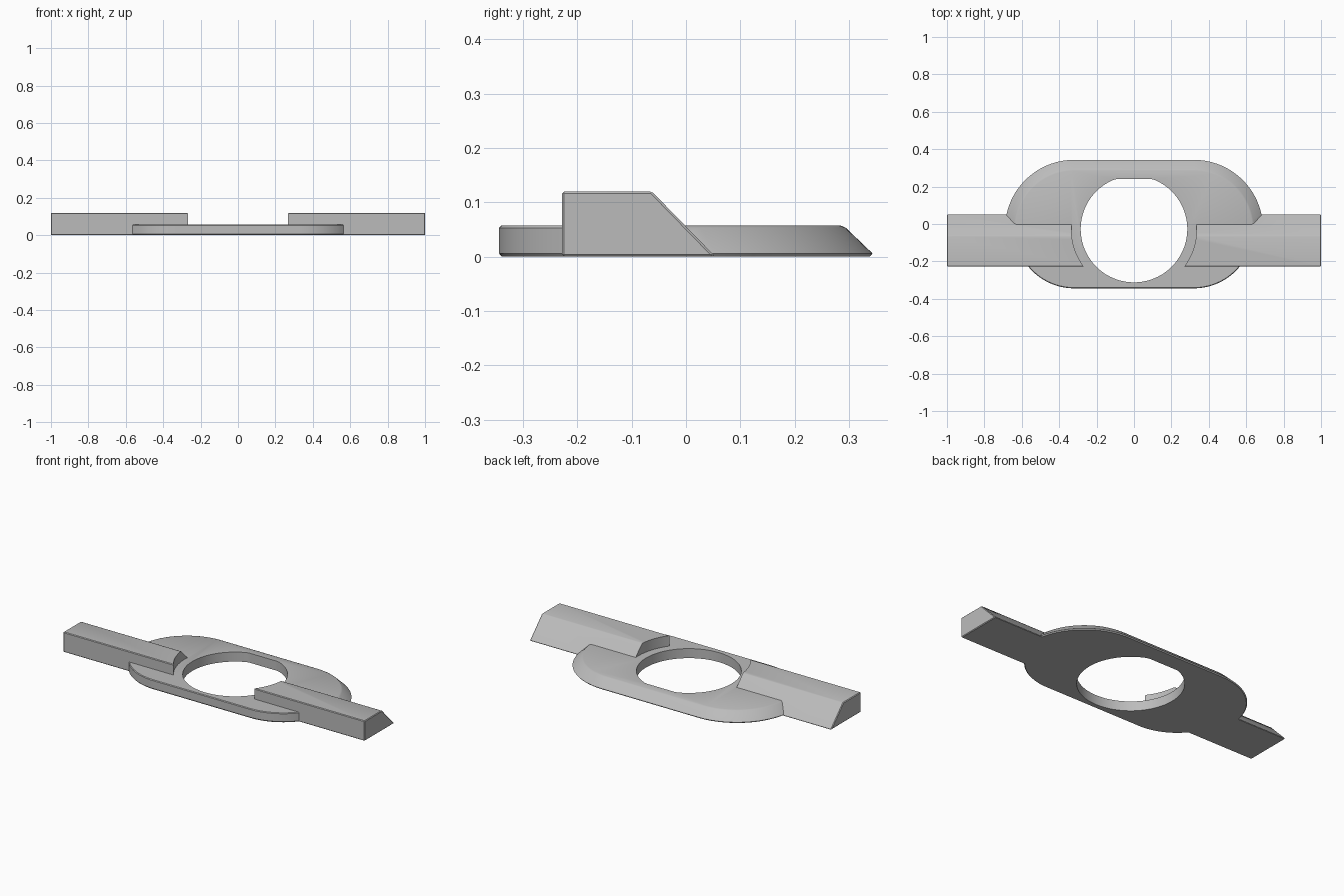
import bpy, bmesh
from math import sin, cos, pi

cube = bpy.data.objects.get("Cube")
if cube:
    bpy.data.objects.remove(cube, do_unlink=True)

CENTRE_Y = -0.027   # centre of the opening and of the rounded ends
END_X = 0.32        # centre of each rounded end
STEPS = 28

metal = bpy.data.materials.new("light grey metal")
metal.use_nodes = True
GREY = (0.5, 0.5, 0.5, 1)
metal.diffuse_color = GREY
metal.node_tree.nodes["Principled BSDF"].inputs["Base Color"].default_value = GREY


def loft(name, rings):
    """Solid from stacked rings of equal length, capped at both ends."""
    bm = bmesh.new()
    loops = [[bm.verts.new(p) for p in ring] for ring in rings]
    n = len(loops[0])
    for low, high in zip(loops, loops[1:]):
        for i in range(n):
            j = (i + 1) % n
            bm.faces.new((low[i], low[j], high[j], high[i]))
    bm.faces.new(loops[0][::-1])
    bm.faces.new(loops[-1])
    bmesh.ops.recalc_face_normals(bm, faces=bm.faces[:])
    mesh = bpy.data.meshes.new(name)
    bm.to_mesh(mesh)
    bm.free()
    mesh.materials.append(metal)
    obj = bpy.data.objects.new(name, mesh)
    bpy.context.collection.objects.link(obj)
    return obj


def apply_modifier(obj, kind, **settings):
    mod = obj.modifiers.new(kind.title(), kind)
    for key, value in settings.items():
        setattr(mod, key, value)
    bpy.context.view_layer.objects.active = obj
    bpy.ops.object.modifier_apply(modifier=mod.name)


def combine(obj, other, operation):
    apply_modifier(obj, 'BOOLEAN', object=other, operation=operation, solver='EXACT')
    bpy.data.objects.remove(other, do_unlink=True)


def oblong(z, front_radius, back_radius):
    """Oblong outline whose back half may be wider than its front half."""
    ring = []
    for quarter, radius, side in ((0, back_radius, 1), (1, back_radius, -1),
                                  (2, front_radius, -1), (3, front_radius, 1)):
        for i in range(STEPS + 1):
            a = (quarter + i / STEPS) * pi / 2
            ring.append((side * END_X + radius * cos(a), CENTRE_Y + radius * sin(a), z))
    return ring


def bore(name, radius, flat_y=1):
    """Vertical cutter, optionally flattened at the back."""
    n = STEPS * 4
    return loft(name, [[(radius * cos(2 * pi * i / n),
                         min(flat_y, CENTRE_Y + radius * sin(2 * pi * i / n)), z)
                        for i in range(n)] for z in (-0.1, 0.3)])


# Base plate: straight front wall, sloping back wall
bracket = loft("bracket_body", [oblong(0, 0.312, 0.365), oblong(0.006, 0.317, 0.37),
                                oblong(0.053, 0.317, 0.321), oblong(0.057, 0.313, 0.312)])

# Arms: bars with a sloping back, hollowed around the opening
PROFILE = [(-0.228, 0), (0.054, 0), (-0.063, 0.12), (-0.228, 0.12)]
for side, name in ((1, "left_arm"), (-1, "right_arm")):
    arm = loft(name, [[(side * x, y, z) for y, z in PROFILE] for x in (0.2, 1)])
    apply_modifier(arm, 'BEVEL', width=0.004, segments=1, limit_method='ANGLE')
    combine(arm, bore("arm_cutter", 0.335), 'DIFFERENCE')
    combine(bracket, arm, 'UNION')

# Central opening with a flat at the back
combine(bracket, bore("opening_cutter", 0.285, 0.24), 'DIFFERENCE')

bpy.ops.object.select_all(action='DESELECT')
bracket.select_set(True)
bpy.context.view_layer.objects.active = bracket
bpy.ops.object.shade_smooth_by_angle()
